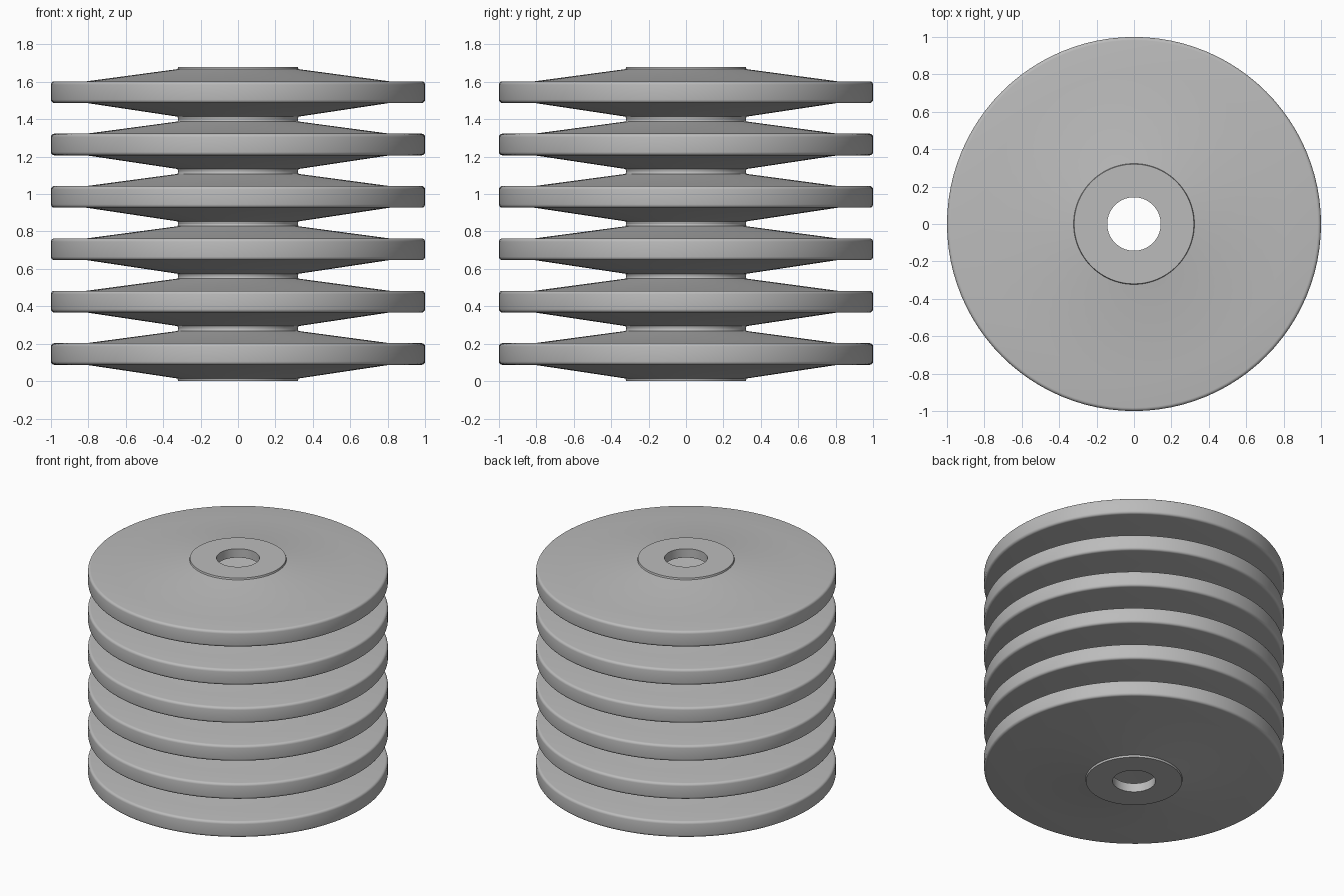
import bpy
import bmesh
from math import cos, sin, pi
from mathutils import Matrix

if "Cube" in bpy.data.objects:
    bpy.data.objects.remove(bpy.data.objects["Cube"], do_unlink=True)

CAPSULES = 6
PITCH = 0.28
MID = 0.145           # height of the rim seam above the capsule base
HALF_RIM = 0.058
BORE, HUB, CONE_END = 0.143, 0.32, 0.81
WALL = 0.065
BEVEL = 0.018
SEGMENTS = 96

grey = bpy.data.materials.new("steel grey")
grey.use_nodes = True
colour = (0.5, 0.5, 0.5, 1)
grey.diffuse_color = colour
grey.node_tree.nodes["Principled BSDF"].inputs["Base Color"].default_value = colour


def half_outline(hub_z, cone_z, rim_z):
    """Outer outline of one dished half, from the bore out to the rim."""
    sign = 1 if rim_z > MID else -1
    points = [(BORE, hub_z), (HUB, hub_z), (HUB + 0.003, cone_z), (CONE_END, rim_z)]
    for i in range(5):
        a = pi / 2 * (1 - i / 4)
        points.append((1 - BEVEL + BEVEL * cos(a), rim_z + sign * BEVEL * (sin(a) - 1)))
    return points


def capsule_profile():
    upper = half_outline(PITCH, PITCH - 0.012, MID + HALF_RIM)
    lower = half_outline(0, 0.014, MID - HALF_RIM)
    # hollow between the two dished halves
    cavity = [(BORE, WALL), (HUB, WALL + 0.01), (CONE_END, MID),
              (HUB, PITCH - WALL - 0.01), (BORE, PITCH - WALL)]
    return lower + upper[::-1] + cavity[::-1]


def lathe(name, profile):
    bm = bmesh.new()
    rings = []
    for s in range(SEGMENTS):
        turn = Matrix.Rotation(2 * pi * s / SEGMENTS, 3, 'Z')
        rings.append([bm.verts.new(turn @ Matrix.Identity(3).col[0] * r
                                   + Matrix.Identity(3).col[2] * z)
                      for r, z in profile])
    n = len(profile)
    for s in range(SEGMENTS):
        a, b = rings[s], rings[(s + 1) % SEGMENTS]
        for i in range(n):
            j = (i + 1) % n
            bm.faces.new((a[i], b[i], b[j], a[j]))
    bmesh.ops.recalc_face_normals(bm, faces=bm.faces)
    mesh = bpy.data.meshes.new(name)
    bm.to_mesh(mesh)
    bm.free()
    mesh.materials.append(grey)
    return mesh


# Stack of hollow discs sharing one turned mesh
disc_mesh = lathe("hollow_disc", capsule_profile())
for k in range(CAPSULES):
    disc = bpy.data.objects.new(f"hollow_disc_{k + 1}", disc_mesh)
    disc.location.z = k * PITCH
    bpy.context.collection.objects.link(disc)

# Smooth the turned surfaces, keeping the hub and bore edges crisp
bpy.ops.object.select_all(action='DESELECT')
disc.select_set(True)
bpy.context.view_layer.objects.active = disc
bpy.ops.object.shade_smooth_by_angle(angle=pi / 6)
